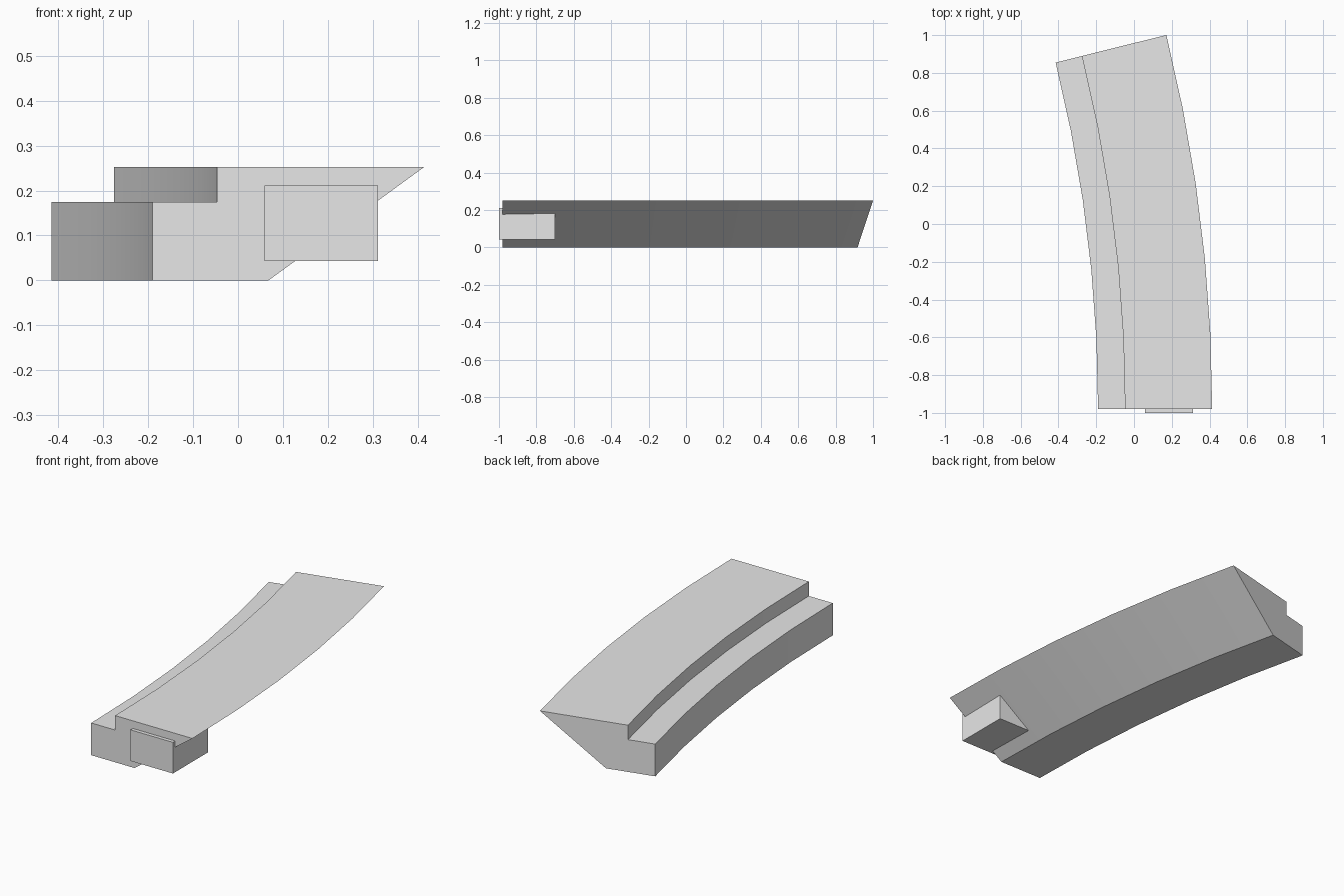
import bpy
import bmesh
import math

cube = bpy.data.objects.get("Cube")
if cube:
    bpy.data.objects.remove(cube, do_unlink=True)

# Plain grey material shared by all parts
grey = bpy.data.materials.new("light_grey")
grey.use_nodes = True
grey.diffuse_color = (0.8, 0.8, 0.8, 1)
grey.node_tree.nodes["Principled BSDF"].inputs["Base Color"].default_value = (0.8, 0.8, 0.8, 1)

FRONT_Y = -0.98
CENTRE_X = -7.79            # centre of the bend
SWEEP = math.radians(13.97)
STEPS = 5


def add_object(name, bm):
    bmesh.ops.recalc_face_normals(bm, faces=bm.faces[:])
    mesh = bpy.data.meshes.new(name)
    bm.to_mesh(mesh)
    bm.free()
    mesh.materials.append(grey)
    obj = bpy.data.objects.new(name, mesh)
    bpy.context.collection.objects.link(obj)
    return obj


# Curved rail: stepped, undercut profile swept along an arc
profile = [(-0.19, 0), (0.068, 0), (0.414, 0.252),
           (-0.047, 0.252), (-0.047, 0.174), (-0.19, 0.174)]
bm = bmesh.new()
rings = []
for i in range(STEPS + 1):
    a = SWEEP * i / STEPS
    rings.append([bm.verts.new((CENTRE_X + (x - CENTRE_X) * math.cos(a),
                                FRONT_Y + (x - CENTRE_X) * math.sin(a), z))
                  for x, z in profile])
n = len(profile)
for r, s in zip(rings, rings[1:]):
    for j in range(n):
        k = (j + 1) % n
        bm.faces.new((r[j], r[k], s[k], s[j]))
bm.faces.new(rings[0])
bm.faces.new(rings[-1])
rail = add_object("curved_rail", bm)

bpy.ops.object.select_all(action="DESELECT")
rail.select_set(True)
bpy.context.view_layer.objects.active = rail
bpy.ops.object.shade_smooth_by_angle(angle=math.radians(30))

# Block set into the front end, poking out of the undercut
bm = bmesh.new()
bmesh.ops.create_cube(bm, size=1)
bmesh.ops.scale(bm, vec=(0.253, 0.3, 0.168), verts=bm.verts)
bmesh.ops.translate(bm, vec=(0.185, -0.85, 0.127), verts=bm.verts)
add_object("end_block", bm)
